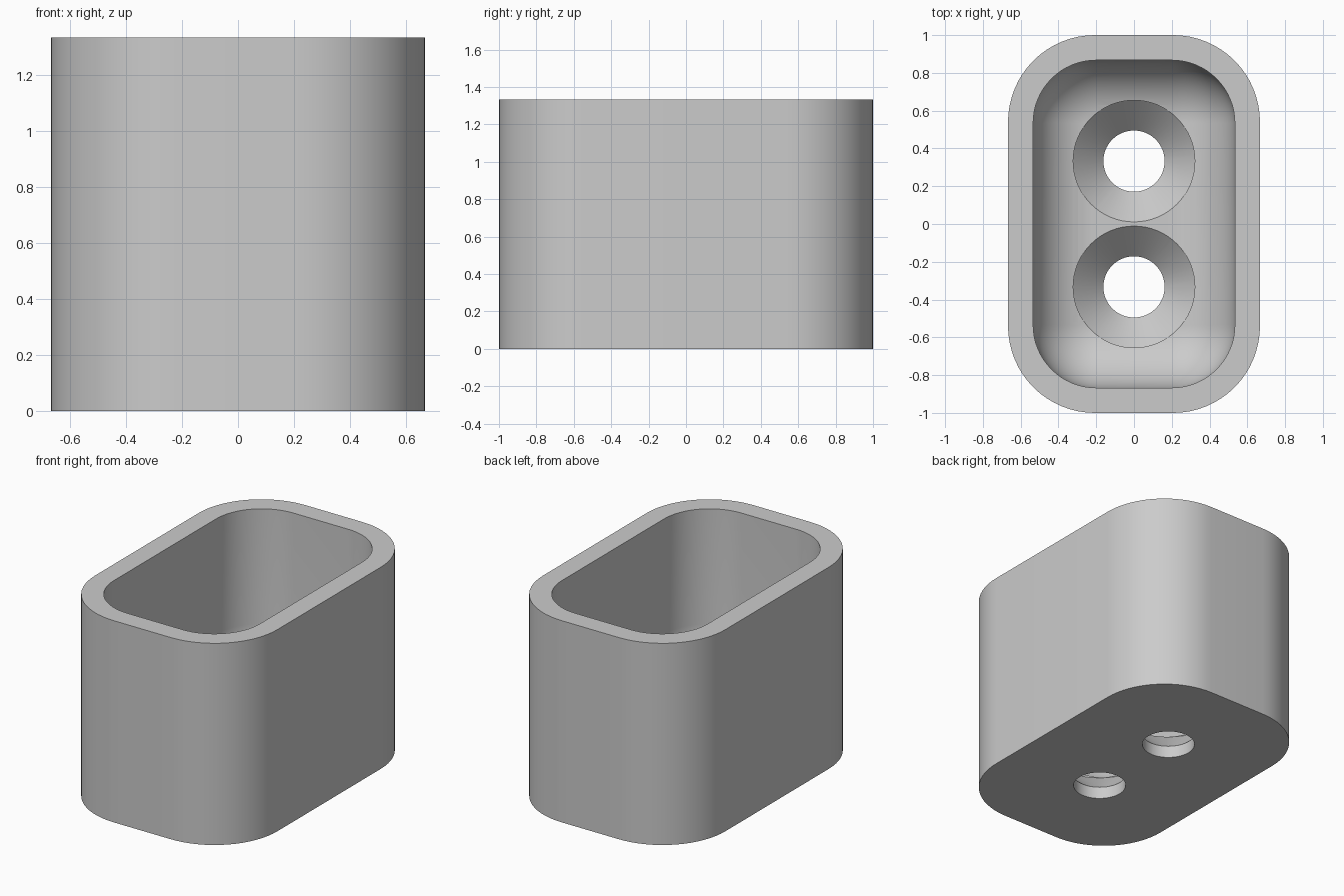
import bpy, bmesh
from math import sin, cos, pi, radians

cube = bpy.data.objects.get("Cube")
if cube:
    bpy.data.objects.remove(cube, do_unlink=True)

HEIGHT = 1.333
FLOOR = 0.24      # floor thickness
FILLET = 0.333    # inner corner and floor fillet radius
STEPS = 16        # segments per quarter turn

grey = bpy.data.materials.new("plain grey")
grey.use_nodes = True
colour = (0.6, 0.6, 0.6, 1)
grey.diffuse_color = colour
grey.node_tree.nodes["Principled BSDF"].inputs["Base Color"].default_value = colour


def ring(bm, hx, hy, r, z):
    """Rounded rectangle with half sizes hx, hy and corner radius r."""
    verts = []
    for q, (sx, sy) in enumerate([(1, 1), (-1, 1), (-1, -1), (1, -1)]):
        for i in range(STEPS + 1):
            a = (q + i / STEPS) * pi / 2
            verts.append(bm.verts.new((sx * (hx - r) + r * cos(a),
                                       sy * (hy - r) + r * sin(a), z)))
    return verts


def lofted(name, sections):
    """Closed solid through a series of rings, capped at both ends."""
    bm = bmesh.new()
    rings = [ring(bm, *s) for s in sections]
    for low, high in zip(rings, rings[1:]):
        n = len(low)
        for i in range(n):
            j = (i + 1) % n
            bm.faces.new((low[i], low[j], high[j], high[i]))
    bm.faces.new(rings[0][::-1])
    bm.faces.new(rings[-1])
    bmesh.ops.remove_doubles(bm, verts=bm.verts, dist=0.0005)
    bmesh.ops.recalc_face_normals(bm, faces=bm.faces)
    mesh = bpy.data.meshes.new(name)
    bm.to_mesh(mesh)
    bm.free()
    mesh.materials.append(grey)
    obj = bpy.data.objects.new(name, mesh)
    bpy.context.collection.objects.link(obj)
    return obj


# Cup: outer wall, rim, inner wall, then the fillet down to the floor
sections = [(0.667, 1, 0.46, 0), (0.667, 1, 0.46, HEIGHT),
            (0.534, 0.867, FILLET, HEIGHT)]
for i in range(STEPS + 1):
    a = i / STEPS * pi / 2
    inset = FILLET * (1 - cos(a))
    sections.append((0.534 - inset, 0.867 - inset, FILLET - inset,
                     FLOOR + FILLET * (1 - sin(a))))
cup = lofted("cup", sections)

# Two countersunk screw holes through the floor
HOLE, SINK = 0.162, 0.322
for side, y in (("front", -0.333), ("back", 0.333)):
    cutter = lofted(side + "_hole_cutter",
                    [(r, r, r, z) for r, z in ((HOLE, -0.1), (HOLE, FLOOR - 0.16),
                                               (SINK, FLOOR), (SINK, FLOOR + 0.4))])
    cutter.location.y = y
    cutter.hide_render = True
    cutter.hide_set(True)
    cut = cup.modifiers.new(side + "_hole", 'BOOLEAN')
    cut.operation = 'DIFFERENCE'
    cut.solver = 'EXACT'
    cut.object = cutter

# Apply the cuts and smooth the curved walls
bpy.ops.object.select_all(action='DESELECT')
cup.select_set(True)
bpy.context.view_layer.objects.active = cup
for name in [m.name for m in cup.modifiers]:
    bpy.ops.object.modifier_apply(modifier=name)
for obj in [o for o in bpy.data.objects if o.name.endswith("_hole_cutter")]:
    bpy.data.objects.remove(obj, do_unlink=True)
bpy.ops.object.shade_smooth_by_angle(angle=radians(30))
